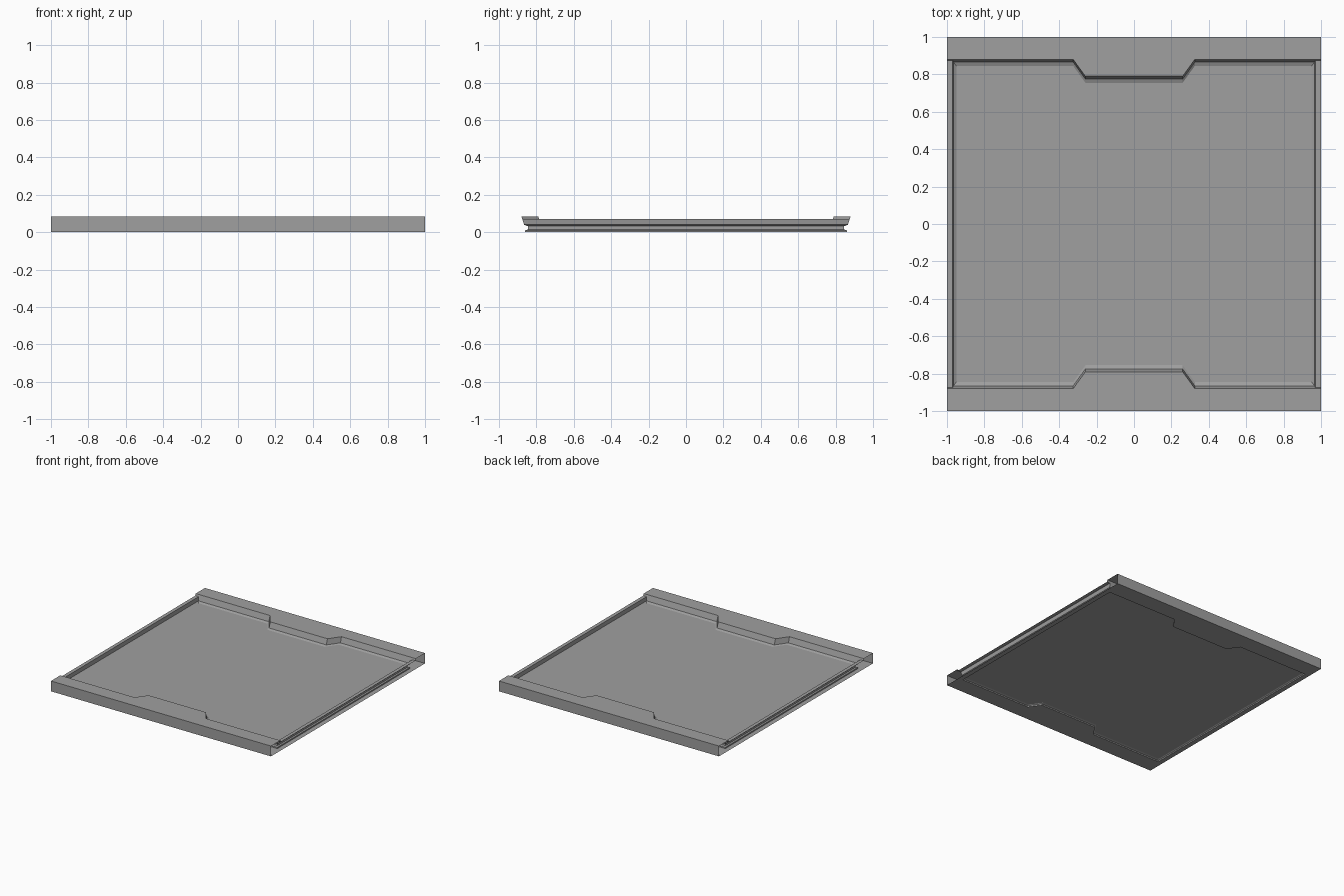
import bpy
import bmesh

cube = bpy.data.objects.get("Cube")
if cube:
    bpy.data.objects.remove(cube)

grey = bpy.data.materials.new("plain_grey")
grey.use_nodes = True
colour = (0.35, 0.35, 0.35, 1)
grey.diffuse_color = colour
grey.node_tree.nodes["Principled BSDF"].inputs["Base Color"].default_value = colour

RIM, TOP = 0.07, 0.085


def edge(xs, y, z):
    """Edge line with a central tab that steps in towards the floor."""
    right = [(x, y, z) for x in xs] + [(0.325, y, z), (0.26, y - 0.09, z)]
    return right + [(-x, b, c) for x, b, c in reversed(right)]


def turned(points):
    return [(-x, -y, z) for x, y, z in points]


def loop(x, y, z):
    half = edge([x], y, z)
    return half + turned(half)


def bridge(faces, a, b, closed=True):
    n = len(a)
    for i in range(n if closed else n - 1):
        j = (i + 1) % n
        faces.append([a[i], a[j], b[j], b[i]])


def build(name, faces):
    bm = bmesh.new()
    for face in faces:
        bm.faces.new([bm.verts.new(p) for p in face])
    bmesh.ops.remove_doubles(bm, verts=bm.verts, dist=0.0001)
    bmesh.ops.recalc_face_normals(bm, faces=bm.faces)
    highest = max((f for f in bm.faces if abs(f.normal.z) > 0.9),
                  key=lambda f: f.calc_center_median().z)
    if highest.normal.z < 0:
        bmesh.ops.reverse_faces(bm, faces=bm.faces)
    mesh = bpy.data.meshes.new(name)
    bm.to_mesh(mesh)
    bm.free()
    mesh.materials.append(grey)
    obj = bpy.data.objects.new(name, mesh)
    bpy.context.collection.objects.link(obj)


# Rings of the moulding, from the rim down to the underside
rim = loop(0.97, 0.875, RIM)
ledge = loop(0.965, 0.865, 0.04)
floor_top = loop(0.95, 0.845, 0.032)
floor_base = loop(0.95, 0.845, 0.015)
lip = loop(0.96, 0.86, 0.01)
foot = loop(0.96, 0.86, 0)

# Frame: two raised beams with open ends, low side rims and inner moulding
frame = []
for upper, lower in ((rim, ledge), (ledge, floor_top), (floor_base, lip), (lip, foot)):
    bridge(frame, upper, lower)

for place in (list, turned):
    crest = edge([1, 0.97], 0.88, TOP)
    base = edge([1, 0.97], 0.875, RIM)
    under = edge([1, 0.96], 0.86, 0)
    bridge(frame, place(crest), place(base), closed=False)
    frame.append(place([(-1, 1, TOP), (1, 1, TOP)] + crest))
    frame.append(place([(-1, 1, 0), (1, 1, 0)] + under))
    frame.append(place([(-1, 1, 0), (1, 1, 0), (1, 1, TOP), (-1, 1, TOP)]))
    for inner, y, z in ((0.97, 0.875, RIM), (0.96, 0.86, 0)):
        frame.append(place([(inner, -y, z), (1, -y, z), (1, y, z), (inner, y, z)]))
build("frame", frame)

# Floor panel held in the frame
panel = [floor_top, floor_base]
bridge(panel, floor_top, floor_base)
build("floor_panel", panel)
